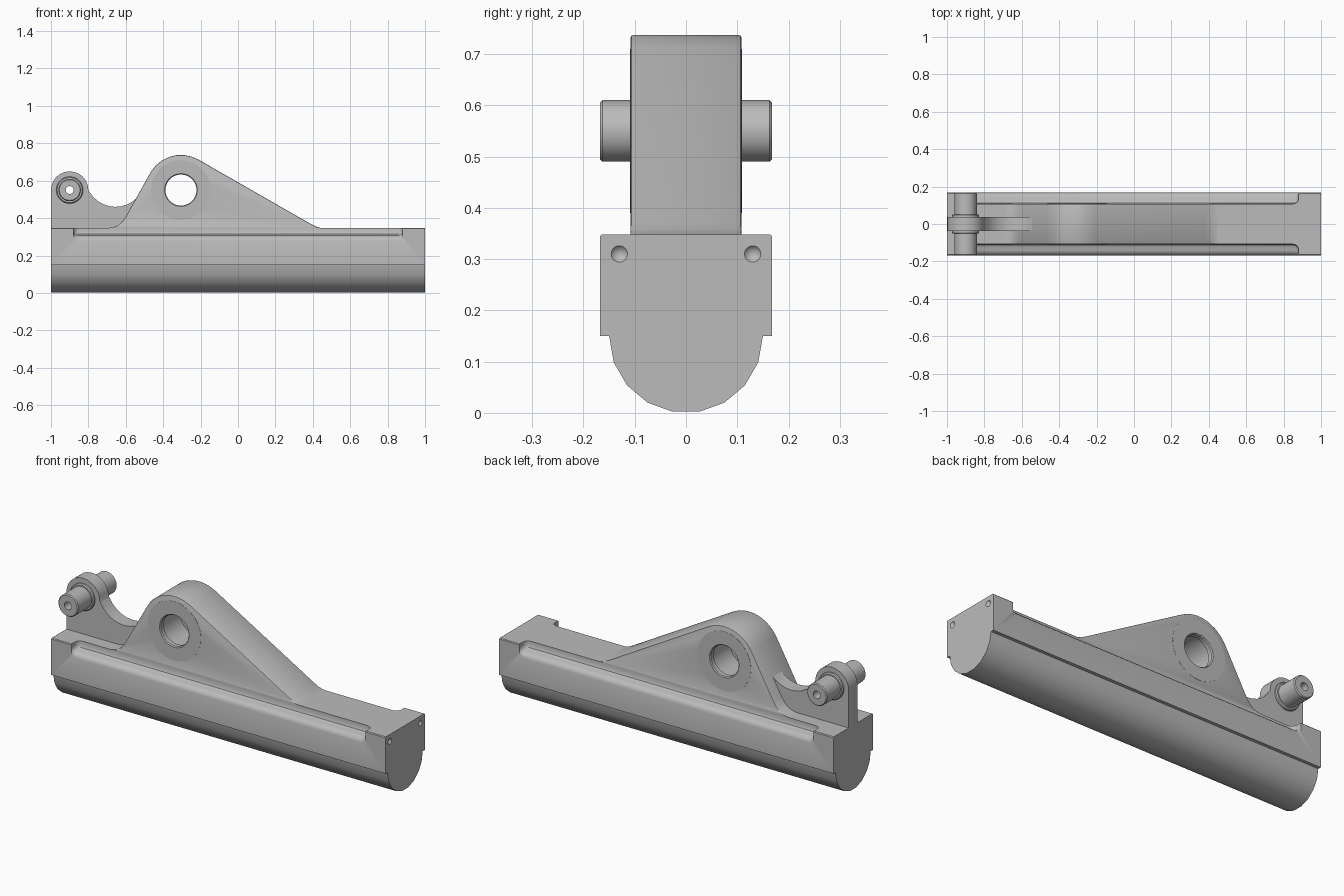
import bpy, bmesh, math
from mathutils import Matrix, Vector

if "Cube" in bpy.data.objects:
    bpy.data.objects.remove(bpy.data.objects["Cube"])

metal = bpy.data.materials.new("grey metal")
metal.diffuse_color = (0.5, 0.5, 0.5, 1)
metal.use_nodes = True
metal.node_tree.nodes["Principled BSDF"].inputs["Base Color"].default_value = metal.diffuse_color


def finish(name, bm):
    bmesh.ops.recalc_face_normals(bm, faces=bm.faces)
    me = bpy.data.meshes.new(name)
    bm.to_mesh(me)
    bm.free()
    ob = bpy.data.objects.new(name, me)
    bpy.context.collection.objects.link(ob)
    me.materials.append(metal)
    return ob


def loft(name, rings):
    """Closed solid through a list of matching point rings."""
    bm = bmesh.new()
    vs = [[bm.verts.new(p) for p in r] for r in rings]
    n = len(vs[0])
    for a, b in zip(vs, vs[1:]):
        for i in range(n):
            j = (i + 1) % n
            bm.faces.new((a[i], a[j], b[j], b[i]))
    bm.faces.new(vs[0])
    bm.faces.new(vs[-1])
    return finish(name, bm)


def plate(name, pts, half):
    """Extrude an x-z profile symmetrically along y."""
    return loft(name, [[(x, y, z) for x, z in pts] for y in (-half, half)])


def lathe(name, cx, cz, profile, n=32, closed=False):
    """Turn (radius, y) pairs around a y axis through (cx, cz)."""
    rings = [[(cx + r * math.cos(2 * math.pi * i / n), y,
               cz + r * math.sin(2 * math.pi * i / n)) for i in range(n)]
             for r, y in profile]
    if not closed:
        return loft(name, rings)
    bm = bmesh.new()
    vs = [[bm.verts.new(p) for p in r] for r in rings]
    for k in range(len(vs)):
        a, b = vs[k], vs[(k + 1) % len(vs)]
        for i in range(n):
            j = (i + 1) % n
            bm.faces.new((a[i], a[j], b[j], b[i]))
    return finish(name, bm)


def arc(cx, cz, r, a0, a1, n):
    return [(cx + r * math.cos(math.radians(a0 + (a1 - a0) * i / n)),
             cz + r * math.sin(math.radians(a0 + (a1 - a0) * i / n)))
            for i in range(n + 1)]


def cut(ob, tool):
    m = ob.modifiers.new("cut", 'BOOLEAN')
    m.operation, m.object, m.solver = 'DIFFERENCE', tool, 'EXACT'
    bpy.context.view_layer.objects.active = ob
    bpy.ops.object.modifier_apply(modifier=m.name)
    bpy.data.objects.remove(tool)


def smooth(ob):
    bpy.ops.object.select_all(action='DESELECT')
    ob.select_set(True)
    bpy.context.view_layer.objects.active = ob
    bpy.ops.object.shade_smooth_by_angle(angle=math.radians(30))


# Base beam: square shoulders over a half-round belly
TOP, SIDE = 0.348, 0.168
section = arc(0, 0.15, 0.15, 180, 360, 9)
section += [(SIDE, 0.15), (SIDE, TOP - 0.004), (SIDE - 0.004, TOP),
            (-SIDE + 0.004, TOP), (-SIDE, TOP - 0.004), (-SIDE, 0.15)]
base = loft("base_beam", [[(x, y, z) for y, z in section] for x in (-1, 1)])

# Coved grooves along both upper edges, with rounded ends
cove = [(0.108, 0.40), (0.108, 0.326), (0.113, 0.314), (0.124, 0.308),
        (0.141, 0.307), (0.155, 0.301), (0.164, 0.291), (0.169, 0.276),
        (0.22, 0.276), (0.22, 0.40)]
stations = [(0.85 + 0.03 * math.sin(t), 0.5 + 0.5 * math.cos(t))
            for t in [math.radians(18 * k) for k in range(6)]]
stations = [(-x, s) for x, s in reversed(stations)] + stations
for sgn in (-1, 1):
    rings = []
    for x, s in stations:
        rings.append([(x, sgn * (SIDE + (y - SIDE) * (s if y < SIDE else 1)),
                       TOP + (z - TOP) * (s if z < TOP else 1)) for y, z in cove])
    cut(base, loft("groove_cutter", rings))

# Drilled conical holes in the right end
for y in (-0.13, 0.13):
    bm = bmesh.new()
    bmesh.ops.create_cone(bm, cap_ends=True, segments=20, radius1=0.0, radius2=0.032,
                          depth=0.04, matrix=Matrix.Translation((1.0, y, 0.31))
                          @ Matrix.Rotation(math.pi / 2, 4, 'Y'))
    bmesh.ops.remove_doubles(bm, verts=bm.verts, dist=1e-5)
    cut(base, finish("hole_cutter", bm))
smooth(base)

# Central bracket with rounded crown and filleted feet
PX, PZ = -0.305, 0.55
outline = [(0.46, 0.346), (0.435, 0.349), (0.41, 0.358), (0.385, 0.371)]
outline += arc(PX, PZ, 0.188, 60, 148, 7)
outline += [(-0.60, 0.408), (-0.617, 0.384), (-0.638, 0.364), (-0.665, 0.352),
            (-0.70, 0.346)]
bracket = plate("bracket", outline, 0.108)
bm = bmesh.new()
bm.from_mesh(bracket.data)
rim = [e for e in bm.edges
       if abs(e.verts[0].co.y - e.verts[1].co.y) < 1e-5
       and min(v.co.z for v in e.verts) > 0.3485]
bmesh.ops.bevel(bm, geom=rim, offset=0.005, segments=2, profile=0.5, affect='EDGES')
bm.to_mesh(bracket.data)
bm.free()

# Pivot bore with a wider relief between two lips
cut(bracket, lathe("bore_cutter", PX, PZ, [
    (0.088, -0.2), (0.088, -0.108), (0.083, -0.103), (0.083, -0.08), (0.098, -0.08),
    (0.098, 0.08), (0.083, 0.08), (0.083, 0.103), (0.088, 0.108), (0.088, 0.2)]))
smooth(bracket)

# Thin wear rings around the bore
for sgn, label in ((-1, "front"), (1, "back")):
    smooth(lathe("wear_ring_" + label, PX, PZ, [
        (0.088, sgn * 0.106), (0.088, sgn * 0.109),
        (0.16, sgn * 0.109), (0.16, sgn * 0.106)], 36, True))

# Thin lug with a scooped web running into the bracket
LX, LZ = -0.9, 0.55
web = [(-1.0, 0.346)] + arc(LX, LZ, 0.1, 180, 0, 12)
web += arc(-0.655, 0.62, 0.16, 209, 318, 9) + [(-0.48, 0.52), (-0.48, 0.346)]
lug = plate("lug", web, 0.038)
cut(lug, lathe("lug_bore_cutter", LX, LZ, [(0.04, -0.2), (0.04, 0.2)]))
smooth(lug)

# Collar and hollow pin through the lug
smooth(lathe("collar", LX, LZ, [
    (0.045, -0.052), (0.067, -0.052), (0.072, -0.047), (0.072, 0.047),
    (0.067, 0.052), (0.045, 0.052)], 32, True))
smooth(lathe("pin", LX, LZ, [
    (0.021, -SIDE), (0.055, -SIDE), (0.06, -SIDE + 0.005), (0.06, SIDE - 0.005),
    (0.055, SIDE), (0.021, SIDE)], 32, True))
